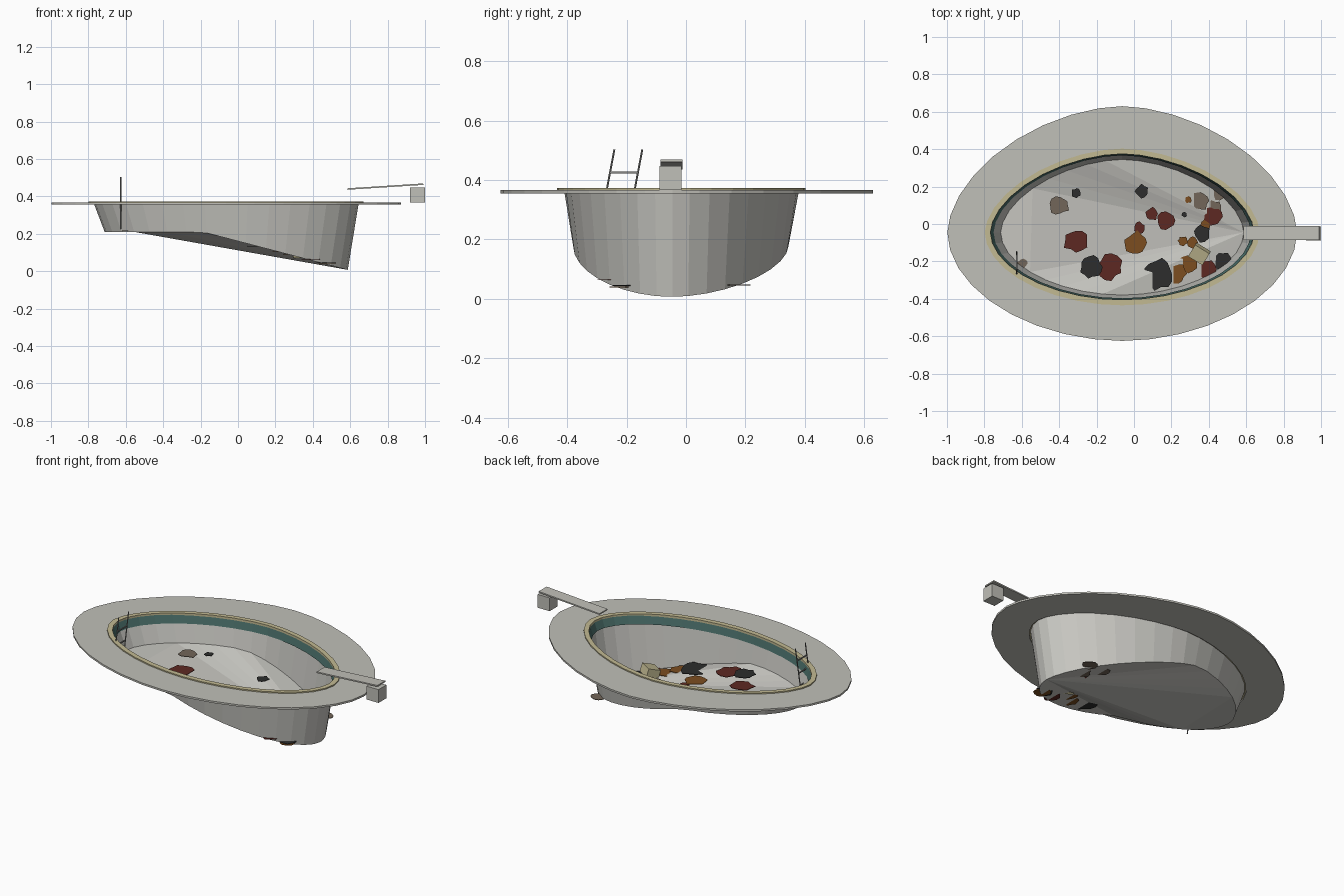
import bpy, bmesh, math, random
from mathutils import Matrix

if "Cube" in bpy.data.objects:
    bpy.data.objects.remove(bpy.data.objects["Cube"])

random.seed(4)
SEG = 36
CX, CY = -0.063, -0.045


def material(name, r, g, b):
    m = bpy.data.materials.new(name)
    m.diffuse_color = (r, g, b, 1)
    m.use_nodes = True
    m.node_tree.nodes["Principled BSDF"].inputs["Base Color"].default_value = m.diffuse_color
    return m


DECK = material("concrete", 0.53, 0.525, 0.48)
POOL = material("plaster", 0.57, 0.565, 0.53)
COPING = material("sandstone", 0.54, 0.49, 0.29)
TEAL = material("teal_tile", 0.07, 0.16, 0.145)
METAL = material("metal", 0.25, 0.25, 0.24)
MAROON = material("maroon_leaf", 0.11, 0.022, 0.016)
OCHRE = material("ochre_leaf", 0.20, 0.075, 0.014)
BLACK = material("rotten_leaf", 0.026, 0.027, 0.026)
TAUPE = material("dry_leaf", 0.17, 0.133, 0.10)


def finish(name, bm, mat):
    me = bpy.data.meshes.new(name)
    bmesh.ops.recalc_face_normals(bm, faces=bm.faces)
    bm.to_mesh(me)
    bm.free()
    me.materials.append(mat)
    ob = bpy.data.objects.new(name, me)
    bpy.context.collection.objects.link(ob)
    return ob


def outline(a, b_back, b_front):
    """Egg-like loop, more pointed on the back half."""
    pts = []
    for i in range(SEG):
        t = 2 * math.pi * i / SEG
        c, s = math.cos(t), math.sin(t)
        b, n = (b_back, 1.75) if s > 0 else (b_front, 1.92)
        pts.append((CX + a * math.copysign(abs(c) ** (2 / n), c),
                    CY + b * math.copysign(abs(s) ** (2 / n), s)))
    return pts


def add_loop(bm, pts, z):
    return [bm.verts.new((x, y, z(x) if callable(z) else z)) for x, y in pts]


def bridge(bm, lo, hi):
    for i in range(len(lo)):
        j = (i + 1) % len(lo)
        bm.faces.new((lo[i], lo[j], hi[j], hi[i]))


def ring(name, outer, inner, z0, z1, mat):
    """Flat closed ring between two outlines."""
    bm = bmesh.new()
    loops = [add_loop(bm, p, z) for p, z in
             ((outer, z0), (outer, z1), (inner, z1), (inner, z0))]
    for k in range(4):
        bridge(bm, loops[k], loops[(k + 1) % 4])
    return finish(name, bm, mat)


def box(name, loc, size, mat, rot=Matrix()):
    bm = bmesh.new()
    bmesh.ops.create_cube(bm, size=1, matrix=Matrix.Translation(loc) @ rot
                          @ Matrix.Diagonal((*size, 1)))
    return finish(name, bm, mat)


def floor_z(x):
    """Level shallow end, then a ramp to the deep end."""
    return 0.21 - 0.203 * max(0.0, min(1.0, (x + 0.19) / 0.775))


# Deck and coping
rim = outline(0.708, 0.425, 0.365)
ring("deck", outline(0.935, 0.675, 0.58), outline(0.715, 0.432, 0.372), 0.355, 0.366, DECK)
ring("coping", outline(0.735, 0.448, 0.39), outline(0.705, 0.42, 0.36), 0.36, 0.373, COPING)

# Basin walls
low = outline(0.65, 0.39, 0.335)
bm = bmesh.new()
base = add_loop(bm, low, floor_z)
bridge(bm, base, add_loop(bm, rim, 0.362))
finish("basin_wall", bm, POOL)

# Basin floor: level panel at the shallow end, fan of panels to the deep end
bm = bmesh.new()
base = add_loop(bm, low, floor_z)
bm.faces.new([v for v in base if v.co.x < -0.5])
deep = base[0]
for p, q in zip(base[1:-1], base[2:]):
    if p.co.x >= -0.5 or q.co.x >= -0.5:
        bm.faces.new((deep, p, q))
first = [v for v in base if v.co.x < -0.5]
bm.faces.new((deep, first[0], first[-1]))
finish("basin_floor", bm, POOL)

# Waterline tile band just inside the wall
bm = bmesh.new()
bridge(bm, add_loop(bm, outline(0.688, 0.412, 0.352), 0.315),
       add_loop(bm, outline(0.704, 0.421, 0.361), 0.362))
finish("waterline_tiles", bm, TEAL)

# Diving board and its block
tilt = Matrix.Rotation(-math.atan2(0.026, 0.405), 4, 'Y')
box("diving_board", (0.788, -0.049, 0.452), (0.406, 0.075, 0.008), DECK, tilt)
box("board_block", (0.96, -0.052, 0.407), (0.08, 0.075, 0.08), DECK)

# Ladder: two leaning rails with rungs
LX, LEAN = -0.627, 0.19
rail_rot = Matrix.Rotation(-math.atan(LEAN), 4, 'X')
for side, top_y in (("front", -0.241), ("back", -0.147)):
    bm = bmesh.new()
    bmesh.ops.create_cone(
        bm, cap_ends=True, segments=8, radius1=0.0032, radius2=0.0032, depth=0.284,
        matrix=Matrix.Translation((LX, top_y - LEAN * 0.14, 0.364)) @ rail_rot)
    finish("ladder_rail_" + side, bm, METAL)
for i, z in enumerate((0.425, 0.345, 0.265)):
    box(f"ladder_rung_{i}", (LX, -0.194 - LEAN * (0.504 - z), z),
        (0.006, 0.094, 0.006), METAL)

# Tilted crate resting in the deep end
box("crate", (0.35, -0.16, 0.105), (0.09, 0.075, 0.05), COPING,
    Matrix.Rotation(-0.55, 4, 'Z') @ Matrix.Rotation(0.3, 4, 'X'))

# Fallen leaves: thin ragged plates lying at floor level, (x, y, radius)
LEAVES = {
    MAROON: [(-.31, -.09, .065), (-.13, -.23, .068), (.03, -.02, .03), (.095, .055, .035),
             (.17, .02, .05), (.395, -.24, .052), (.42, .04, .05)],
    OCHRE: [(.01, -.1, .06), (.23, -.265, .05), (.29, -.21, .048), (.48, -.21, .045),
            (.29, .13, .018), (.26, -.09, .025), (.31, -.1, .03), (.38, -.01, .03)],
    BLACK: [(-.31, .165, .025), (.04, .175, .036), (-.23, -.23, .057), (.13, -.27, .08),
            (.36, -.05, .045), (.27, .05, .014), (.47, -.2, .05)],
    TAUPE: [(-.4, .1, .052), (.35, .125, .052), (.43, .08, .045), (.46, .17, .045),
            (-.595, -.21, .027)],
}
for mat, spots in LEAVES.items():
    for i, (x, y, r) in enumerate(spots):
        n = random.randint(11, 14)
        pts = []
        for k in range(n):
            rr = r * random.uniform(0.78, 1.15)
            a = 2 * math.pi * k / n
            pts.append((x + rr * math.cos(a), y + rr * math.sin(a)))
        z = floor_z(x) + random.uniform(0.001, 0.006)
        bm = bmesh.new()
        lo, hi = add_loop(bm, pts, z), add_loop(bm, pts, z + 0.003)
        bridge(bm, lo, hi)
        bm.faces.new(lo)
        bm.faces.new(hi)
        finish(f"{mat.name}_{i}", bm, mat)
